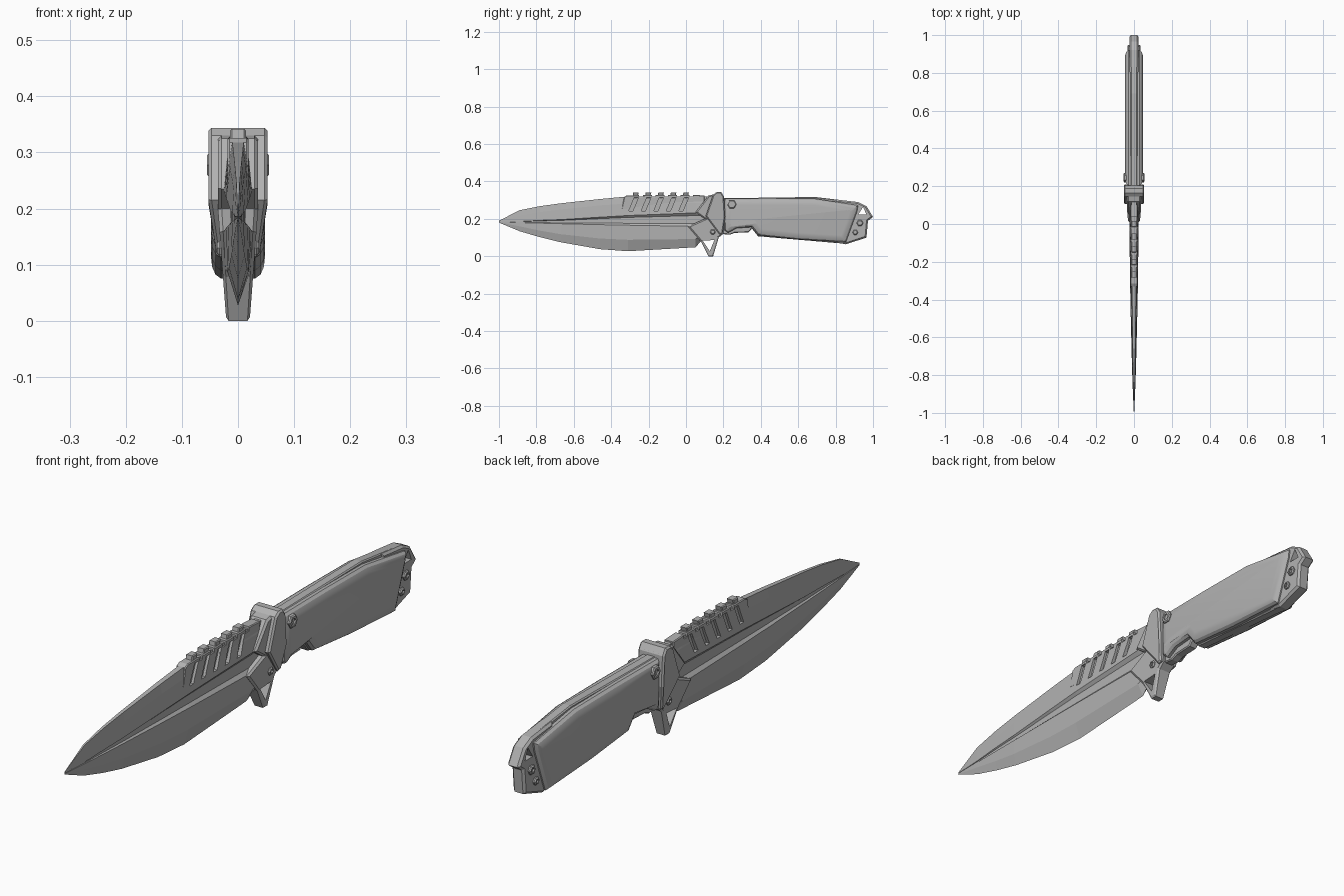
import bpy, bmesh, math
from mathutils import Vector

if "Cube" in bpy.data.objects:
    bpy.data.objects.remove(bpy.data.objects["Cube"])

steel = bpy.data.materials.new("grey_steel")
steel.diffuse_color = (0.45, 0.45, 0.45, 1)
steel.use_nodes = True
steel.node_tree.nodes["Principled BSDF"].inputs["Base Color"].default_value = steel.diffuse_color


def finish(bm, name, smooth=None):
    bmesh.ops.remove_doubles(bm, verts=bm.verts, dist=1e-5)
    bmesh.ops.recalc_face_normals(bm, faces=bm.faces)
    me = bpy.data.meshes.new(name)
    bm.to_mesh(me)
    bm.free()
    me.materials.append(steel)
    ob = bpy.data.objects.new(name, me)
    bpy.context.collection.objects.link(ob)
    if smooth:
        bpy.ops.object.select_all(action='DESELECT')
        ob.select_set(True)
        bpy.context.view_layer.objects.active = ob
        bpy.ops.object.shade_smooth_by_angle(angle=math.radians(smooth))
    return ob


def skin(name, rings, smooth=None):
    """Bridge equal-length closed rings and cap both ends."""
    bm = bmesh.new()
    vs = [[bm.verts.new(p) for p in r] for r in rings]
    n = len(vs[0])
    for a, b in zip(vs, vs[1:]):
        for i in range(n):
            bm.faces.new((a[i], a[(i + 1) % n], b[(i + 1) % n], b[i]))
    bm.faces.new(vs[0])
    bm.faces.new(vs[-1])
    return finish(bm, name, smooth)


def inset(pts, d):
    """Offset a side outline inwards with mitred corners."""
    v = [Vector(p) for p in pts]
    n = len(v)
    area = sum(v[i].x * v[(i + 1) % n].y - v[i].y * v[(i + 1) % n].x for i in range(n))
    s = 1 if area > 0 else -1
    out = []
    for i in range(n):
        a = (v[i] - v[i - 1]).normalized()
        b = (v[(i + 1) % n] - v[i]).normalized()
        na, nb = Vector((-a.y, a.x)) * s, Vector((-b.y, b.x)) * s
        m = (na + nb).normalized()
        out.append(v[i] + m * d / max(m.dot(na), 0.5))
    return out


def plate(name, pts, levels, taper=lambda z: 1, smooth=None):
    """Side outline (y, z) extruded through (x, inset) levels."""
    return skin(name, [[(x * taper(p[1]), p[0], p[1]) for p in inset(pts, d)]
                       for x, d in levels], smooth)


def slab(name, pts, w, ch, taper=lambda z: 1):
    return plate(name, pts, [(-w, ch), (-w + ch, 0), (w - ch, 0), (w, ch)], taper)


def cut(ob, *cutters):
    for c in cutters:
        m = ob.modifiers.new("cut", 'BOOLEAN')
        m.operation, m.solver, m.object = 'DIFFERENCE', 'EXACT', c
        bpy.context.view_layer.objects.active = ob
        bpy.ops.object.modifier_apply(modifier=m.name)
        bpy.data.objects.remove(c)


def bolt(name, y, z, r, x):
    """Hexagonal bolt running through, with a head on both sides."""
    pts = [(y + r * math.cos(i * math.pi / 3), z + r * math.sin(i * math.pi / 3))
           for i in range(6)]
    ob = slab(name, pts, x, 0.004)
    for s in (-1, 1):
        cut(ob, plate("socket", inset(pts, r * 0.45), [(s * (x - .006), 0), (s * (x + .01), 0)]))


# Blade: y, edge z, lower bevel z, groove low z, groove high z, upper bevel z, spine z, half width
stations = [
    (-1.0, .180, .182, .184, .186, .188, .190, .001),
    (-.89, .134, .160, .180, .186, .215, .246, .006),
    (-.78, .102, .137, .177, .192, .236, .268, .010),
    (-.67, .075, .118, .174, .196, .250, .283, .013),
    (-.46, .038, .095, .169, .209, .272, .306, .018),
    (-.31, .027, .088, .166, .218, .282, .320, .021),
    (.05, .048, .092, .160, .232, .285, .320, .025),
    (.09, .090, .110, .160, .235, .285, .320, .025),
    (.15, .120, .130, .160, .235, .285, .320, .025)]
rings = []
for y, e, lb, gl, gh, ub, sp, w in stations:
    g = (gh - gl) * .2
    half = [(w * .9, lb), (w, gl), (w * .55, gl + g), (w * .55, gh - g), (w, gh),
            (w * .8, ub), (w * .5, sp)]
    rings.append([(0, y, e)] + [(x, y, z) for x, z in half]
                 + [(-x, y, z) for x, z in reversed(half)])
blade = skin("blade", rings)

# Thumb rest on the spine, with slanted side slots and crowns
rest = slab("spine_rest", [(-.345, .25), (-.33, .318), (-.315, .326), (.04, .328),
                           (.10, .325), (.10, .25)], .0185, .003)
for i in range(5):
    y = -.27 + i * .067
    slot = [(y - .036, .243), (y - .014, .243), (y + .016, .315), (y - .006, .315)]
    for s in (-1, 1):
        for ob in (rest, blade):
            cut(ob, plate("slot", slot, [(s * .009, 0), (s * .06, 0)]))
    cut(rest, plate("notch", [(y + .020, .312), (y + .040, .312), (y + .040, .36),
                              (y + .020, .36)], [(-.05, 0), (.05, 0)]))
    slab("spine_crown", [(y - .016, .312), (y + .010, .312), (y + .018, .342),
                         (y - .012, .342)], .014, .003)

# Guard: slim forward body with a pierced lower spur
spur = lambda z: min(1, .58 + .42 * max(z, 0) / .2)
guard = slab("guard", [(.12, .325), (.05, .235), (.10, .20), (.01, .16), (.08, .078),
                       (.12, 0), (.145, 0), (.175, .10), (.20, .12), (.20, .325),
                       (.18, .338)], .036, .007, spur)
cut(guard, plate("spur_hole", [(.09, .083), (.152, .087), (.127, .027)], [(-.1, 0), (.1, 0)]))

# Guard collar: wide chevron behind the body
wide = lambda z: 1 if z > .19 else max(.5, 1 - (.19 - z) * 4)
slab("guard_collar", [(.145, .33), (.165, .344), (.188, .344), (.203, .32), (.210, .21),
                      (.196, .12), (.18, .115), (.105, .215)], .053, .006, wide)

# Handle core
slab("tang", [(.18, .31), (.69, .317), (.90, .292), (.90, .085), (.85, .067),
              (.385, .107), (.352, .148), (.335, .128), (.26, .125), (.235, .115),
              (.18, .12)], .018, .004)

# Pommel with a lanyard hole
pommel = slab("pommel", [(.80, .303), (.92, .290), (.965, .268), (1.0, .21), (.973, .19),
                         (.965, .10), (.855, .064), (.80, .075)], .025, .008)
cut(pommel, plate("lanyard_hole", [(.92, .222), (.947, .264), (.965, .222)],
                  [(-.1, 0), (.1, 0)]))

# Grip scales, rounded on the outside
grip = [(.205, .308), (.45, .310), (.69, .308), (.92, .272), (.915, .24), (.855, .075),
        (.60, .090), (.385, .112), (.350, .156), (.27, .150), (.225, .125), (.205, .14)]
for s, side in ((-1, "left"), (1, "right")):
    plate(side + "_grip_scale", grip,
          [(s * .010, 0), (s * .030, 0), (s * .040, .007), (s * .046, .020), (s * .048, .036)],
          smooth=25)

# Bolts
bolt("grip_bolt", .245, .278, .025, .055)
bolt("guard_bolt", .143, .130, .015, .037)
bolt("pommel_bolt_upper", .930, .178, .018, .034)
bolt("pommel_bolt_lower", .905, .128, .015, .034)
